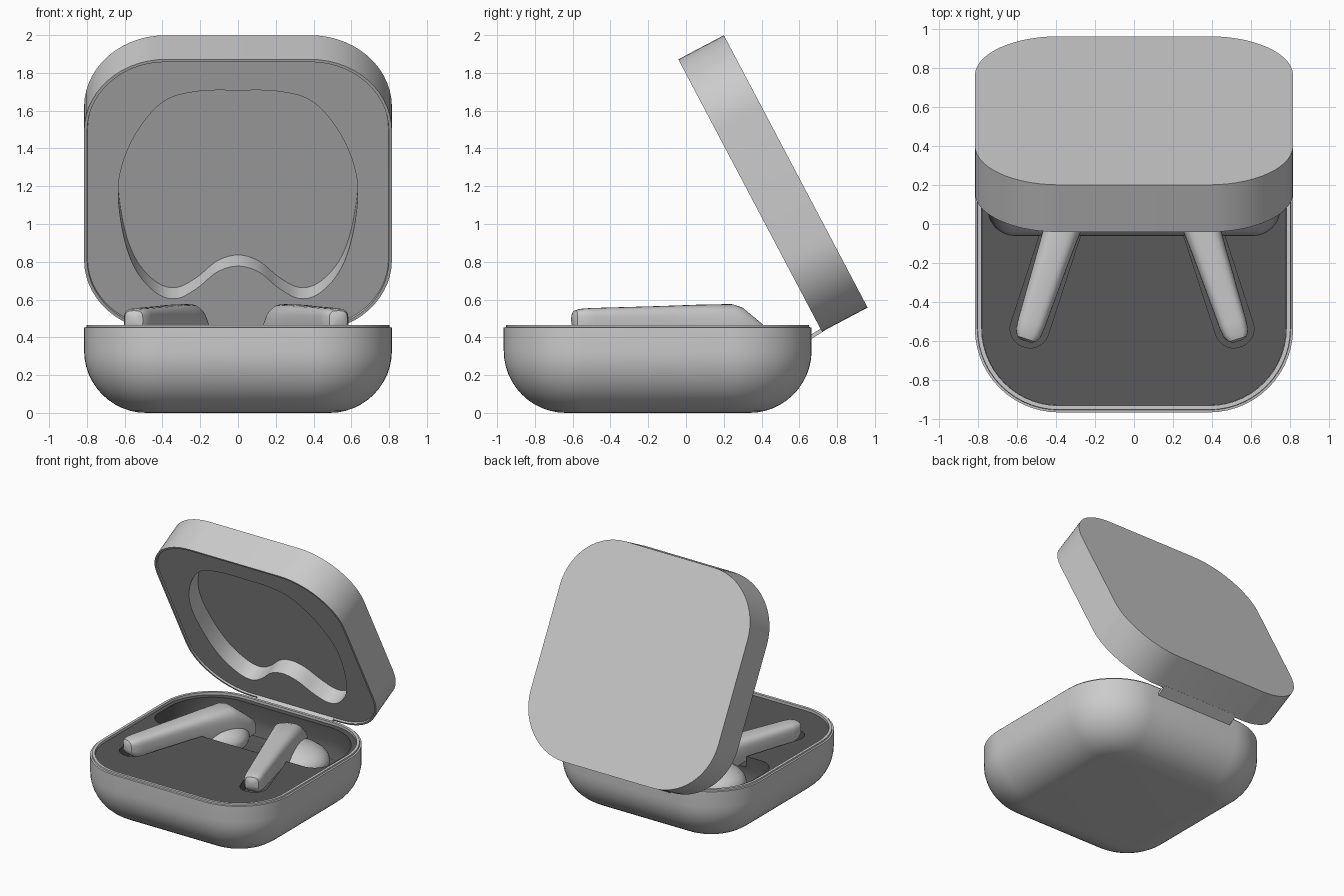
import bpy, bmesh, math
from mathutils import Matrix, Vector

if "Cube" in bpy.data.objects:
    bpy.data.objects.remove(bpy.data.objects["Cube"])

dark = bpy.data.materials.new("dark_lining")
dark.diffuse_color = (0.1, 0.1, 0.1, 1)
dark.use_nodes = True
dark.node_tree.nodes["Principled BSDF"].inputs["Base Color"].default_value = dark.diffuse_color


def outline(x0, x1, y0, y1, rf, rb, n=14):
    """Rounded rectangle with its own front and back corner radii."""
    pts = []
    for cx, cy, r, a in ((x1 - rb, y1 - rb, rb, 0), (x0 + rb, y1 - rb, rb, 90),
                         (x0 + rf, y0 + rf, rf, 180), (x1 - rf, y0 + rf, rf, 270)):
        for i in range(n + 1):
            t = math.radians(a + 90 * i / n)
            pts.append((cx + r * math.cos(t), cy + r * math.sin(t)))
    return pts


def inset_ring(box, r, d, z):
    x0, x1, y0, y1 = box
    r = max(r - d, 0.02)
    return [(x, y, z) for x, y in outline(x0 + d, x1 - d, y0 + d, y1 - d, r, r)]


def loft(name, rings, matrix=Matrix(), mat=None):
    bm = bmesh.new()
    loops = [[bm.verts.new(matrix @ Vector(p)) for p in ring] for ring in rings]
    for a, b in zip(loops, loops[1:]):
        for i in range(len(a)):
            j = (i + 1) % len(a)
            bm.faces.new((a[i], a[j], b[j], b[i]))
    bm.faces.new(loops[0][::-1])
    bm.faces.new(loops[-1])
    bmesh.ops.recalc_face_normals(bm, faces=bm.faces)
    mesh = bpy.data.meshes.new(name)
    bm.to_mesh(mesh)
    bm.free()
    ob = bpy.data.objects.new(name, mesh)
    bpy.context.collection.objects.link(ob)
    if mat:
        mesh.materials.append(mat)
    return ob


def select(ob):
    bpy.ops.object.select_all(action='DESELECT')
    ob.select_set(True)
    bpy.context.view_layer.objects.active = ob


def cut(ob, cutter):
    select(ob)
    m = ob.modifiers.new("cut", 'BOOLEAN')
    m.object, m.operation, m.solver = cutter, 'DIFFERENCE', 'EXACT'
    bpy.ops.object.modifier_apply(modifier=m.name)
    bpy.data.objects.remove(cutter)


def smooth(ob):
    select(ob)
    bpy.ops.object.shade_smooth_by_angle(angle=math.radians(32))


def spline(pts, steps=6):
    """Closed smooth curve through the points."""
    out, n = [], len(pts)
    for i in range(n):
        p0, p1, p2, p3 = (Vector(pts[(i + k) % n]) for k in (-1, 0, 1, 2))
        for s in range(steps):
            t = s / steps
            out.append(0.5 * (2 * p1 + (p2 - p0) * t + (2 * p0 - 5 * p1 + 4 * p2 - p3) * t * t
                              + (3 * p1 - p0 - 3 * p2 + p3) * t ** 3))
    return out


# Case base: rounded cup with a stepped rim
BOX, R, F = (-0.815, 0.815, -0.965, 0.665), 0.43, 0.33
profile = [(F * (1 - math.sin(a)), F * (1 - math.cos(a)))
           for a in (math.pi / 2 * i / 12 for i in range(13))]
profile += [(0, 0.452), (0.012, 0.454), (0.014, 0.465), (0.035, 0.465), (0.037, 0.21)]
smooth(loft("case_base", [inset_ring(BOX, R, d, z) for d, z in profile]))

# Dark tray with the rear cavity
tray = loft("tray", [inset_ring(BOX, R, 0.036, z) for z in (0.2, 0.445)], mat=dark)
rings = []
for d, z in ((0.12, 0.22), (0.06, 0.235), (0.02, 0.28), (0.005, 0.34), (0, 0.5)):
    rings.append([(x, y, z) for x, y in
                  outline(-0.75 + d, 0.75 - d, -0.06 + d, 0.59 - d, 0.14 - d, 0.37 - d)])
cut(tray, loft("cavity_cutter", rings, mat=dark))

# Earbuds: stem rings as (distance, half width, bottom, top)
STEM = [(0, 0.025, 0.47, 0.52), (0.012, 0.05, 0.44, 0.541), (0.045, 0.067, 0.415, 0.551),
        (0.1, 0.072, 0.40, 0.555), (0.5, 0.088, 0.38, 0.566), (0.7, 0.1, 0.33, 0.573),
        (0.88, 0.112, 0.28, 0.576), (0.93, 0.112, 0.28, 0.56), (1.03, 0.105, 0.29, 0.48),
        (1.1, 0.08, 0.3, 0.42), (1.13, 0.04, 0.33, 0.38)]


def stem_ring(s, w, z0, z1, n=32):
    ring = []
    for i in range(n):
        c, q = math.cos(2 * math.pi * i / n), math.sin(2 * math.pi * i / n)
        ring.append((w * math.copysign(abs(c) ** 0.6, c), s,
                     (z0 + z1) / 2 + (z1 - z0) / 2 * math.copysign(abs(q) ** 0.6, q)))
    return ring


def head_ring(a, n=32):
    r = max(math.cos(a), 0.02)
    return [(0.27 * r * math.cos(2 * math.pi * i / n), 0.23 * r * math.sin(2 * math.pi * i / n),
             0.13 * math.sin(a)) for i in range(n)]


for side, sx in (("left", 1), ("right", -1)):
    mirror = Matrix.Translation((-0.01, 0, 0)) @ Matrix.Diagonal((sx, 1, 1, 1))
    frame = (mirror @ Matrix.Translation((-0.545, -0.6, 0))
             @ Matrix.Rotation(math.radians(-18), 4, 'Z'))
    slot = outline(-0.1, 0.1, -0.03, 0.75, 0.095, 0.05)
    cut(tray, loft("slot_cutter", [[(x, y, z) for x, y in slot] for z in (0.36, 0.6)],
                   frame, dark))
    smooth(loft(side + "_bud_stem", [stem_ring(*s) for s in STEM], frame))
    smooth(loft(side + "_bud_head", [head_ring(math.radians(-90 + 15 * i)) for i in range(13)],
                mirror @ Matrix.Translation((-0.35, 0.21, 0.335))))
smooth(tray)

# Open lid: built flat with its inside facing up, then tilted on the hinge edge
ang = math.atan2(1.44, -0.76)
tilt = Matrix.Translation((0, 0.72, 0.43)) @ Matrix.Rotation(ang, 4, 'X')
LID, T = (-0.815, 0.815, 0, 1.63), 0.273
lid = loft("lid", [inset_ring(LID, R, d, z) for d, z in
                   ((0, -T), (0, 0), (0.016, 0), (0.018, -0.014))], tilt)
half = [(0.22, 1.43), (0.4, 1.365), (0.55, 1.16), (0.63, 0.9), (0.615, 0.62),
        (0.55, 0.38), (0.44, 0.23), (0.33, 0.19), (0.22, 0.25), (0.11, 0.35)]
pocket = spline([(0, 1.437)] + half + [(0, 0.385)] + [(-x, y) for x, y in reversed(half)])
cut(lid, loft("pocket_cutter", [[(p.x, p.y, z) for p in pocket] for z in (-0.14, 0.05)], tilt))
smooth(lid)

# Hinge strip joining base and lid
hinge_m = Matrix.Translation((0, 0.69, 0.42)) @ Matrix.Rotation(math.radians(32), 4, 'X')
loft("hinge", [[(x, y, z) for x, y in ((-0.33, -0.05), (0.33, -0.05), (0.33, 0.05), (-0.33, 0.05))]
               for z in (-0.01, 0.01)], hinge_m)
